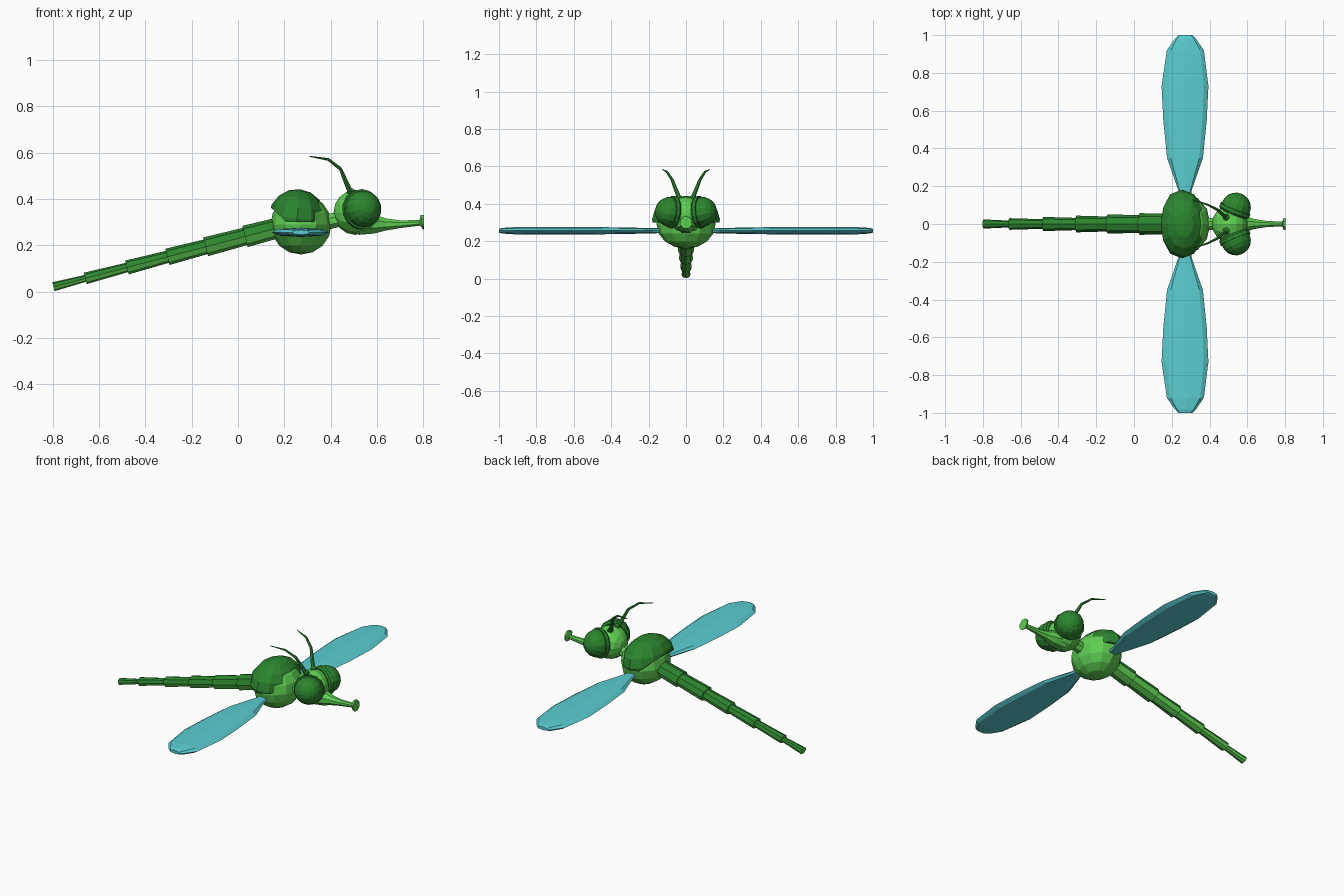
import bpy, bmesh, math
from mathutils import Vector, Matrix

if "Cube" in bpy.data.objects:
    bpy.data.objects.remove(bpy.data.objects["Cube"])


def material(name, rgb):
    m = bpy.data.materials.new(name)
    m.diffuse_color = (*rgb, 1)
    m.use_nodes = True
    m.node_tree.nodes["Principled BSDF"].inputs["Base Color"].default_value = m.diffuse_color
    return m


DARK = material("dark green", (0.025, 0.235, 0.028))
LIGHT = material("light green", (0.115, 0.62, 0.085))
TEAL = material("wing teal", (0.105, 0.62, 0.64))


def finish(bm, name, *mats):
    bmesh.ops.recalc_face_normals(bm, faces=bm.faces)
    me = bpy.data.meshes.new(name)
    bm.to_mesh(me)
    bm.free()
    ob = bpy.data.objects.new(name, me)
    for m in mats:
        me.materials.append(m)
    bpy.context.collection.objects.link(ob)
    return ob


def skin(bm, rings):
    """Join rings of points into a closed tube with capped ends."""
    vs = [[bm.verts.new(p) for p in r] for r in rings]
    n = len(vs[0])
    for a, b in zip(vs, vs[1:]):
        for i in range(n):
            j = (i + 1) % n
            bm.faces.new((a[i], a[j], b[j], b[i]))
    bm.faces.new(vs[0])
    bm.faces.new(vs[-1])


def circle(c, axis, r, n=8, turn=0.5):
    """Ring of n points around c, square to axis."""
    axis = Vector(axis).normalized()
    side = axis.cross(Vector((0, 0, 1))).normalized()
    up = side.cross(axis)
    angs = [math.tau * (i + turn) / n for i in range(n)]
    return [Vector(c) + r * (side * math.cos(a) + up * math.sin(a)) for a in angs]


def tube(bm, path, radii, n=8):
    pts = [Vector(p) for p in path]
    rings = []
    for i, p in enumerate(pts):
        d = pts[min(i + 1, len(pts) - 1)] - pts[max(i - 1, 0)]
        rings.append(circle(p, d, radii[i], n))
    skin(bm, rings)


def ball(bm, c, radii, seg=12, rings=8, rot=Matrix()):
    m = Matrix.Translation(c) @ rot @ Matrix.Diagonal((*radii, 1))
    bmesh.ops.create_uvsphere(bm, u_segments=seg, v_segments=rings, radius=1, matrix=m)


# thorax
bm = bmesh.new()
ball(bm, (0.272, 0, 0.29), (0.132, 0.158, 0.13), 12, 8)
finish(bm, "thorax", LIGHT)

# back shell, cut flat below and slanted at front and rear
bm = bmesh.new()
ball(bm, (0.255, 0, 0.315), (0.125, 0.182, 0.128), 12, 8, Matrix.Rotation(0.1, 4, 'Y'))
for co, no in (((0, 0, 0.30), (0, 0, -1)),
               ((0.21, 0, 0.30), (-0.065, 0, -0.07)),
               ((0.355, 0, 0.30), (0.065, 0, -0.025))):
    cut = bmesh.ops.bisect_plane(bm, geom=bm.verts[:] + bm.edges[:] + bm.faces[:],
                                 plane_co=co, plane_no=no, clear_outer=True)
    edges = [e for e in cut["geom_cut"] if isinstance(e, bmesh.types.BMEdge)]
    bmesh.ops.holes_fill(bm, edges=edges)
finish(bm, "back_shell", DARK)

# abdomen: telescoping eight-sided segments, dark above and light below
bm = bmesh.new()
start, end = Vector((0.16, 0, 0.272)), Vector((-0.797, 0, 0.021))
joints = [0.16, 0.03, -0.14, -0.305, -0.48, -0.66, -0.797]
for i, (x0, x1) in enumerate(zip(joints, joints[1:])):
    p0 = start.lerp(end, (0.16 - x0) / 0.957)
    p1 = start.lerp(end, (0.16 - x1) / 0.957)
    r = 0.062 - 0.0072 * i
    skin(bm, [circle(p0, p1 - p0, r - 0.008, 8, 0), circle(p1, p1 - p0, r * 0.93, 8, 0)])
axis = (end - start).normalized()
up = Vector((0, 0, 1)) - axis * axis.z
for v in bm.verts:  # slightly flatter than wide
    h = (v.co - start).dot(up.normalized())
    v.co -= up.normalized() * h * 0.18
bmesh.ops.recalc_face_normals(bm, faces=bm.faces)
for f in bm.faces:
    f.material_index = 0 if f.normal.dot(up) > 0.05 else 1
finish(bm, "abdomen", DARK, LIGHT)

# neck
bm = bmesh.new()
tube(bm, [(0.36, 0, 0.295), (0.45, 0, 0.315)], [0.035, 0.035])
finish(bm, "neck", LIGHT)

# head
bm = bmesh.new()
ball(bm, (0.507, 0, 0.342), (0.097, 0.1, 0.094), 12, 8, Matrix.Rotation(math.pi / 2, 4, 'Y'))
finish(bm, "head", LIGHT)

# trumpet snout with a flared tip
bm = bmesh.new()
tube(bm, [(0.53, 0, 0.30), (0.59, 0, 0.291), (0.64, 0, 0.29), (0.70, 0, 0.291), (0.785, 0, 0.297),
          (0.795, 0, 0.30), (0.803, 0, 0.30)],
     [0.06, 0.044, 0.028, 0.018, 0.013, 0.035, 0.034])
finish(bm, "snout", LIGHT)

for s, side in ((-1, "right"), (1, "left")):
    # eye with a raised rim on its inner side
    out = Vector((0.38, 0.92 * s, 0.1)).normalized()
    rot = out.to_track_quat('Z', 'Y').to_matrix().to_4x4()
    c = Vector((0.54, 0.088 * s, 0.357))
    bm = bmesh.new()
    ball(bm, c, (0.08, 0.08, 0.078), 14, 10, rot)
    finish(bm, side + "_eye", DARK)
    bm = bmesh.new()
    skin(bm, [circle(c + out * t, out, r, 14) for t, r in ((-0.035, 0.078), (-0.025, 0.087), (-0.006, 0.087))])
    finish(bm, side + "_eye_rim", DARK)

    # antenna with a knob at its root
    bm = bmesh.new()
    tube(bm, [(0.488, 0.034 * s, 0.425), (0.47, 0.05 * s, 0.465), (0.443, 0.075 * s, 0.53),
              (0.39, 0.102 * s, 0.571), (0.31, 0.128 * s, 0.584)],
         [0.013, 0.011, 0.008, 0.006, 0.002], 6)
    ball(bm, (0.488, 0.036 * s, 0.432), (0.018, 0.018, 0.014), 8, 6)
    finish(bm, side + "_antenna", DARK)

    # wing: flattened eight-sided sections along y (y, x centre, half width, half thickness)
    section = [(1, 0), (0.8, 0.7), (0, 1), (-0.8, 0.7), (-1, 0), (-0.8, -0.7), (0, -1), (-0.8 * -1, -0.7)]
    bm = bmesh.new()
    skin(bm, [[(x + w * a, y * s, 0.256 + h * b) for a, b in section] for y, x, w, h in (
        (0.10, 0.27, 0.022, 0.012), (0.18, 0.27, 0.036, 0.014), (0.35, 0.27, 0.095, 0.018),
        (0.55, 0.27, 0.115, 0.02), (0.73, 0.27, 0.124, 0.02), (0.92, 0.272, 0.098, 0.019),
        (0.982, 0.272, 0.055, 0.015), (1.0, 0.272, 0.036, 0.01))])
    finish(bm, side + "_wing", TEAL)
